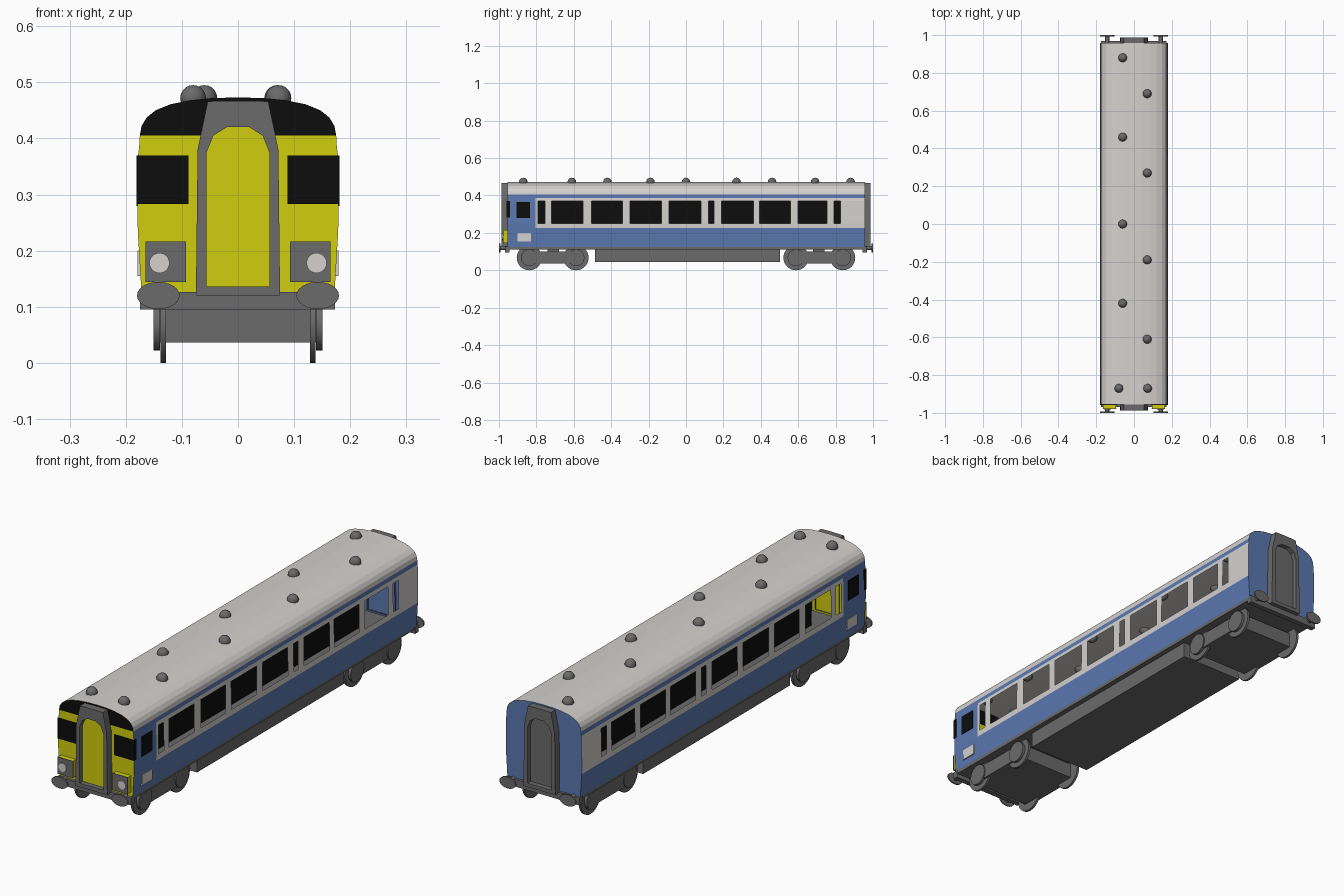
import bpy, bmesh, math
from mathutils import Matrix

if "Cube" in bpy.data.objects:
    bpy.data.objects.remove(bpy.data.objects["Cube"])


def material(name, rgb):
    m = bpy.data.materials.new(name)
    m.diffuse_color = (*rgb, 1)
    m.use_nodes = True
    m.node_tree.nodes["Principled BSDF"].inputs["Base Color"].default_value = m.diffuse_color
    return m


WHITE = material("off_white", (0.66, 0.64, 0.62))
BLUE = material("blue", (0.105, 0.19, 0.44))
YELLOW = material("yellow", (0.64, 0.61, 0.005))
BLACK = material("black", (0.004, 0.004, 0.004))
GREY = material("dark_grey", (0.145, 0.145, 0.145))


def finish(name, bm, *mats):
    bmesh.ops.recalc_face_normals(bm, faces=bm.faces)
    me = bpy.data.meshes.new(name)
    bm.to_mesh(me)
    bm.free()
    for m in mats:
        me.materials.append(m)
    ob = bpy.data.objects.new(name, me)
    bpy.context.collection.objects.link(ob)
    return ob


def box(name, x, y, z, mat):
    """Box from three (low, high) ranges."""
    bm = bmesh.new()
    size = [r[1] - r[0] for r in (x, y, z)]
    mid = [(r[1] + r[0]) / 2 for r in (x, y, z)]
    bmesh.ops.create_cube(bm, size=1, matrix=Matrix.Translation(mid) @ Matrix.Diagonal((*size, 1)))
    return finish(name, bm, mat)


def cylinder(name, at, radius, depth, axis, mat, squash=1, sides=24):
    bm = bmesh.new()
    turn = Matrix.Rotation(math.pi / 2, 4, 'Y' if axis == 'X' else 'X')
    bmesh.ops.create_cone(bm, cap_ends=True, segments=sides, radius1=radius, radius2=radius, depth=depth,
                          matrix=Matrix.Translation(at) @ Matrix.Diagonal((1, 1, squash, 1)) @ turn)
    ob = finish(name, bm, mat)
    for p in ob.data.polygons:
        p.use_smooth = len(p.vertices) == 4
    return ob


def span(s, a, b):
    return tuple(sorted((s * a, s * b)))


# Body shell: half cross-section swept along y, with open window cells
FRONT, REAR = -0.955, 0.957
profile = [(0.172, 0.125), (0.178, 0.225), (0.179, 0.25), (0.178, 0.37), (0.176, 0.387), (0.175, 0.405),
           (0.172, 0.422), (0.163, 0.437), (0.147, 0.45), (0.12, 0.461), (0.085, 0.468), (0.045, 0.472), (0.0, 0.473)]
windows = [(-0.79, -0.755), (-0.72, -0.55), (-0.505, -0.34), (-0.30, -0.13), (-0.09, 0.08),
           (0.12, 0.15), (0.19, 0.36), (0.393, 0.56), (0.60, 0.755), (0.79, 0.825)]
ys = sorted([FRONT, -0.805, REAR] + [v for w in windows for v in w])
bm = bmesh.new()
mats = [WHITE, BLUE, YELLOW, BLACK]
rings = {s: [[bm.verts.new((s * x, y, z)) for x, z in profile] for y in ys] for s in (-1, 1)}
for s in (-1, 1):
    for j in range(len(ys) - 1):
        for i in range(len(profile) - 1):
            if i == 2 and (ys[j], ys[j + 1]) in windows:
                continue
            r, q = rings[s][j], rings[s][j + 1]
            f = bm.faces.new((r[i], q[i], q[i + 1], r[i + 1]))
            cab = ys[j + 1] <= -0.8
            f.material_index = 1 if i in (0, 4) or (cab and i < 5) else 0
# End walls in horizontal strips: yellow and black front, blue rear
for j in (0, len(ys) - 1):
    for i in range(len(profile) - 1):
        a, b = rings[-1][j], rings[1][j]
        f = bm.faces.new((a[i], b[i], b[i + 1], a[i + 1]))
        f.material_index = 1 if j else (2 if i < 5 else 3)
bmesh.ops.remove_doubles(bm, verts=bm.verts, dist=0.0001)
finish("body_shell", bm, *mats)

# Dark centre partition seen through the windows
box("inner_partition", (-0.003, 0.003), (-0.84, 0.85), (0.125, 0.385), BLACK)

# Underframe
box("floor_frame", (-0.17, 0.17), (-0.95, 0.95), (0.112, 0.127), GREY)
box("underfloor_equipment", (-0.15, 0.148), (-0.487, 0.503), (0.045, 0.115), GREY)

# Gangway frames and doors at both ends
outer = [(0.075, 0.12), (0.072, 0.38), (0.054, 0.466), (0.02, 0.467)]
inner = [(0.056, 0.136), (0.056, 0.375), (0.044, 0.405), (0.02, 0.42)]


def mirrored(pts):
    return pts + [(-x, z) for x, z in reversed(pts)]


for s, label, door in ((-1, "front", YELLOW), (1, "rear", GREY)):
    bm = bmesh.new()
    loops = [[bm.verts.new((x, s * y, z)) for x, z in mirrored(p)]
             for p, y in ((outer, 0.95), (outer, 0.987), (inner, 0.987), (inner, 0.95))]
    for a, b in zip(loops, loops[1:]):
        for k in range(len(a)):
            n = (k + 1) % len(a)
            bm.faces.new((a[k], a[n], b[n], b[k]))
    finish(label + "_gangway_frame", bm, GREY)
    bm = bmesh.new()
    bm.faces.new([bm.verts.new((x, s * 0.966, z)) for x, z in mirrored(inner)])
    finish(label + "_gangway_door", bm, door)
    # Buffer beam and buffers
    box(label + "_buffer_beam", (-0.175, 0.173), span(s, 0.945, 0.968), (0.095, 0.126), GREY)
    for k in (-1, 1):
        cylinder(label + "_buffer_stem", (k * 0.142, s * 0.975, 0.12), 0.011, 0.045, 'Y', GREY, sides=12)
        cylinder(label + "_buffer_head", (k * 0.142, s * 0.9965, 0.12), 0.038, 0.007, 'Y', GREY, squash=0.64)

# Cab details on both sides
for k in (-1, 1):
    box("windscreen", span(k, 0.088, 0.1805), (-0.959, -0.942), (0.283, 0.37), BLACK)
    box("cab_side_window", span(k, 0.174, 0.181), (-0.905, -0.835), (0.28, 0.365), BLACK)
    box("cab_side_panel", span(k, 0.171, 0.179), (-0.90, -0.83), (0.155, 0.20), WHITE)
    box("headlight_box", span(k, 0.094, 0.164), (-0.976, -0.95), (0.145, 0.215), YELLOW)
    box("headlight_plate", span(k, 0.093, 0.165), (-0.979, -0.976), (0.144, 0.216), GREY)
    cylinder("headlight_lens", (k * 0.14, -0.98, 0.178), 0.018, 0.005, 'Y', WHITE)

# Bogies with four wheels each
for s in (-1, 1):
    box("bogie_frame", (-0.148, 0.146), span(s, 0.565, 0.86), (0.036, 0.1), GREY)
    box("bogie_pivot", (-0.05, 0.05), span(s, 0.68, 0.74), (0.095, 0.115), GREY)
    for y in (0.588, 0.838):
        for k in (-1, 1):
            cylinder("wheel", (k * 0.133, s * y, 0.067), 0.067, 0.01, 'X', GREY, sides=28)
            cylinder("axle_box", (k * 0.145, s * y, 0.067), 0.045, 0.012, 'X', GREY, sides=20)

# Roof ventilator domes
vents = [(-0.06, 0.88), (-0.06, 0.46), (-0.06, 0.0), (-0.06, -0.42), (-0.08, -0.87),
         (0.07, 0.69), (0.07, 0.27), (0.07, -0.19), (0.07, -0.61), (0.072, -0.87)]
for x, y in vents:
    bm = bmesh.new()
    bmesh.ops.create_uvsphere(bm, u_segments=16, v_segments=10, radius=0.023,
                              matrix=Matrix.Translation((x, y, 0.472)))
    for f in bm.faces:
        f.smooth = True
    finish("roof_vent", bm, GREY)
